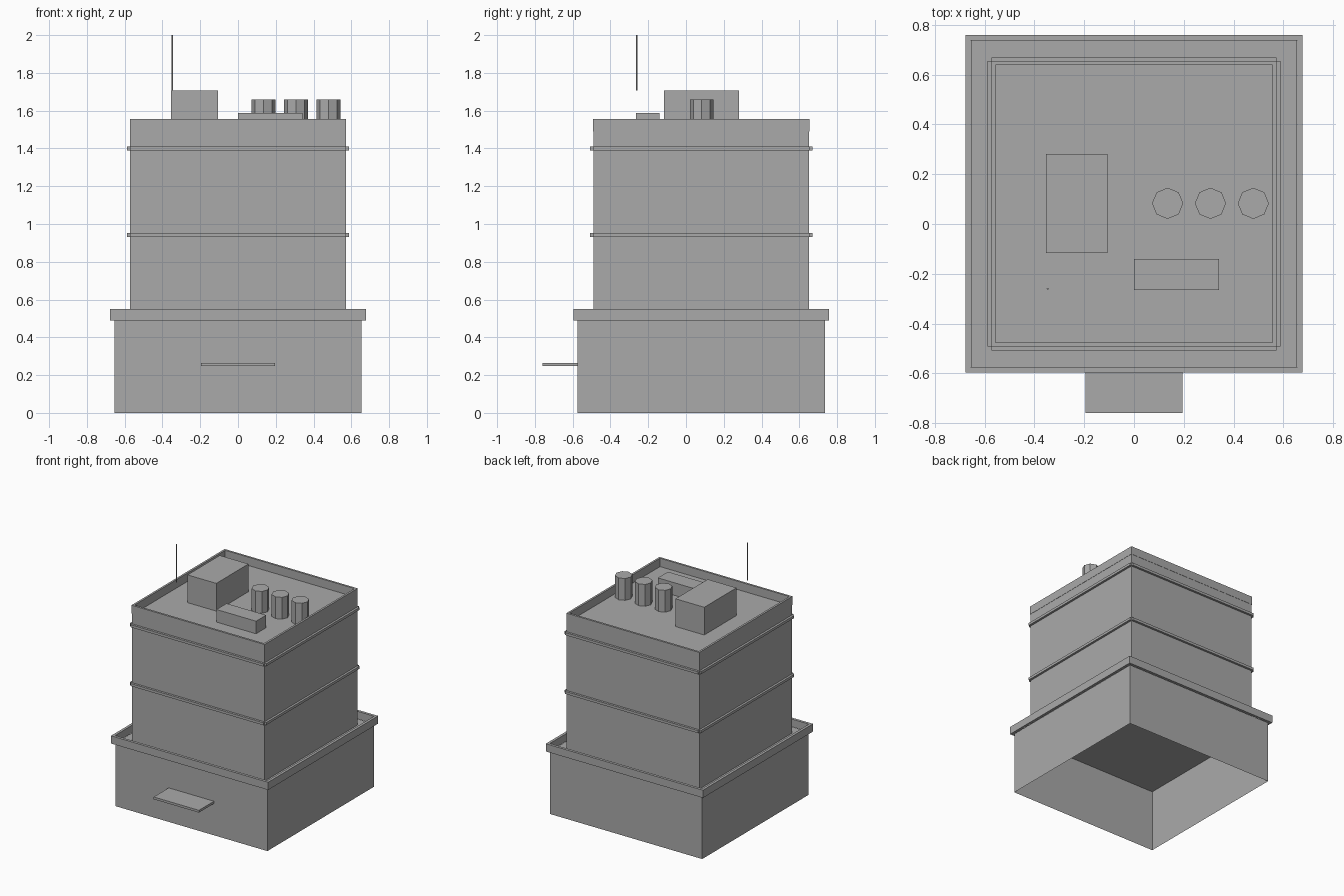
import bpy
import bmesh
from math import cos, sin, pi

if "Cube" in bpy.data.objects:
    bpy.data.objects.remove(bpy.data.objects["Cube"])

CENTRE_Y = 0.081   # middle of the building; the canopy reaches forward of it
PODIUM_TOP, ROOF = 0.49, 1.49

grey = bpy.data.materials.new("plain_grey")
grey.use_nodes = True
grey.diffuse_color = (0.4, 0.4, 0.4, 1)
grey.node_tree.nodes["Principled BSDF"].inputs["Base Color"].default_value = grey.diffuse_color


def finish(name, bm):
    bmesh.ops.recalc_face_normals(bm, faces=bm.faces)
    mesh = bpy.data.meshes.new(name)
    bm.to_mesh(mesh)
    bm.free()
    mesh.materials.append(grey)
    obj = bpy.data.objects.new(name, mesh)
    bpy.context.collection.objects.link(obj)
    return obj


def prism(name, outline, z0, z1, floor=True):
    """Extrude an outline upwards, optionally leaving the underside open."""
    bm = bmesh.new()
    low = [bm.verts.new((x, y, z0)) for x, y in outline]
    high = [bm.verts.new((x, y, z1)) for x, y in outline]
    for i in range(len(low)):
        j = (i + 1) % len(low)
        bm.faces.new((low[i], low[j], high[j], high[i]))
    bm.faces.new(high)
    if floor:
        bm.faces.new(low[::-1])
    return finish(name, bm)


def box(name, x0, x1, y0, y1, z0, z1, floor=True):
    return prism(name, [(x0, y0), (x1, y0), (x1, y1), (x0, y1)], z0, z1, floor)


def block(name, half, z0, z1, floor=True):
    return box(name, -half, half, CENTRE_Y - half, CENTRE_Y + half, z0, z1, floor)


def column(name, x, y, radius, z0, z1, sides=8):
    angles = [2 * pi * i / sides for i in range(sides)]
    return prism(name, [(x + radius * cos(a), y + radius * sin(a)) for a in angles], z0, z1)


def parapet(name, inner, outer, z0, z1):
    """Square rim: a rectangular section carried around four mitred corners."""
    bm = bmesh.new()
    section = [(inner, z0), (outer, z0), (outer, z1), (inner, z1)]
    corners = [(-1, -1), (1, -1), (1, 1), (-1, 1)]
    rings = [[bm.verts.new((sx * h, CENTRE_Y + sy * h, z)) for h, z in section]
             for sx, sy in corners]
    for i in range(4):
        a, b = rings[i], rings[(i + 1) % 4]
        for k in range(4):
            m = (k + 1) % 4
            bm.faces.new((a[k], b[k], b[m], a[m]))
    return finish(name, bm)


# Main masses: hollow podium open below, and the tower on it
block("podium", 0.655, 0, PODIUM_TOP, floor=False)
parapet("podium_parapet", 0.656, 0.677, PODIUM_TOP, 0.55)
block("tower", 0.571, PODIUM_TOP, ROOF, floor=False)
parapet("tower_parapet", 0.557, 0.573, ROOF, 1.555)

# Thin floor bands: one strip per wall, leaving notched corners
WALL, OUT = 0.571, 0.588
for level, z in (("lower", 0.932), ("upper", 1.39)):
    for side, s in (("front", -1), ("back", 1)):
        y0, y1 = sorted((CENTRE_Y + s * WALL, CENTRE_Y + s * OUT))
        box(f"{level}_band_{side}", -0.573, 0.573, y0, y1, z, z + 0.02)
    for side, s in (("right", -1), ("left", 1)):
        x0, x1 = sorted((s * WALL, s * OUT))
        box(f"{level}_band_{side}", x0, x1, CENTRE_Y - 0.573, CENTRE_Y + 0.573, z, z + 0.02)

# Entrance canopy
box("entrance_canopy", -0.195, 0.195, -0.759, CENTRE_Y - 0.655, 0.247, 0.265)

# Rooftop equipment
box("stair_house", -0.354, -0.106, -0.116, 0.281, ROOF, 1.706)
box("duct_box", 0, 0.341, -0.265, -0.141, ROOF, 1.588)
for i in range(3):
    column(f"roof_vent_{i + 1}", 0.135 + 0.172 * i, 0.083, 0.0625, ROOF, 1.66)
column("antenna", -0.347, -0.26, 0.004, 1.706, 2.0)
